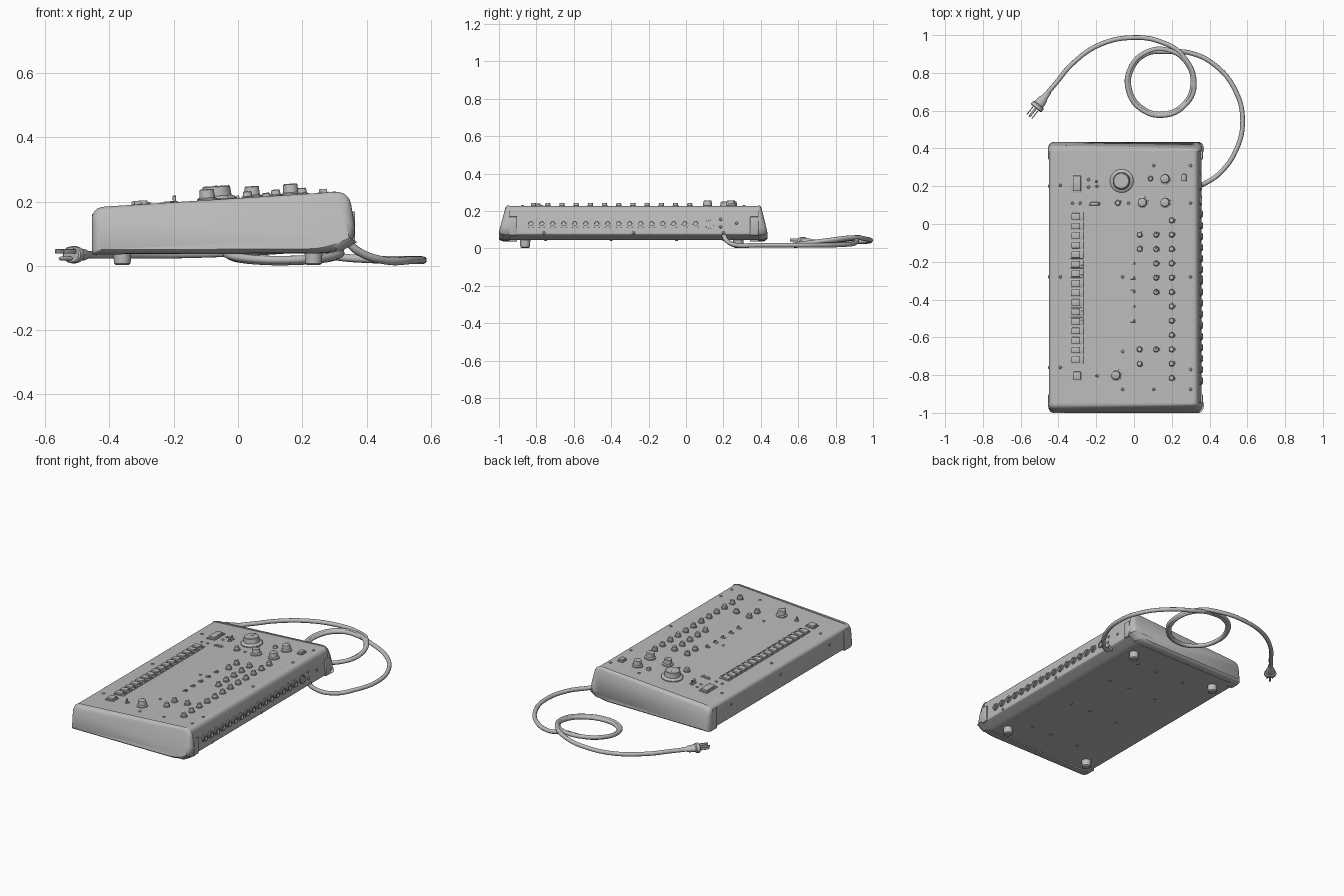
import bpy, bmesh, math
from mathutils import Matrix, Vector

cube = bpy.data.objects.get("Cube")
if cube:
    bpy.data.objects.remove(cube)

grey = bpy.data.materials.new("plain grey")
grey.use_nodes = True
colour = (0.5, 0.5, 0.5, 1)
grey.diffuse_color = colour
grey.node_tree.nodes["Principled BSDF"].inputs["Base Color"].default_value = colour

SLOPE = 0.064


def on_panel(x, y):
    """Frame standing on the sloping top panel."""
    return Matrix.Translation((x, y, 0.207 + SLOPE * x)) @ Matrix.Rotation(-SLOPE, 4, 'Y')


def on_side(y, z):
    """Frame standing out from the right-hand connector face."""
    x = 0.359 - (z - 0.08) * 0.15
    return Matrix.Translation((x, y, z)) @ Matrix.Rotation(math.radians(82), 4, 'Y')


def add(name, mesh, matrix=None):
    ob = bpy.data.objects.new(name, mesh)
    bpy.context.collection.objects.link(ob)
    if matrix:
        ob.matrix_world = matrix
    return ob


def finish(bm, name, angle=35):
    bmesh.ops.recalc_face_normals(bm, faces=bm.faces)
    for f in bm.faces:
        f.smooth = True
    for e in bm.edges:
        e.smooth = len(e.link_faces) == 2 and e.calc_face_angle() < math.radians(angle)
    mesh = bpy.data.meshes.new(name)
    bm.to_mesh(mesh)
    bm.free()
    mesh.materials.append(grey)
    return mesh


def skin(bm, rings):
    """Join equal rings of points and close both ends."""
    rows = [[bm.verts.new(p) for p in ring] for ring in rings]
    n = len(rows[0])
    for a, b in zip(rows, rows[1:]):
        for i in range(n):
            j = (i + 1) % n
            bm.faces.new((a[i], a[j], b[j], b[i]))
    bm.faces.new(rows[0])
    bm.faces.new(rows[-1])


def lathe(name, profile, sides=24, pointer=None):
    bm = bmesh.new()
    turn = [2 * math.pi * i / sides for i in range(sides)]
    skin(bm, [[(r * math.cos(t), r * math.sin(t), z) for t in turn] for r, z in profile])
    if pointer:
        r, z = pointer
        m = Matrix.Translation((0, r / 2, z)) @ Matrix.Diagonal((r / 5, r, 0.004, 1))
        bmesh.ops.create_cube(bm, size=1, matrix=m)
    return finish(bm, name)


def block(name, size, bevel=0.003):
    bm = bmesh.new()
    bmesh.ops.create_cube(bm, size=1, matrix=Matrix.Translation((0, 0, size[2] / 2)) @ Matrix.Diagonal((*size, 1)))
    bmesh.ops.bevel(bm, geom=bm.edges[:], offset=bevel, segments=2, affect='EDGES', profile=0.5)
    return finish(bm, name, 50)


def rounded(corners, steps=6):
    """Round each (x, z, cut) corner of a closed outline."""
    out = []
    for i, (x, z, cut) in enumerate(corners):
        c = Vector((x, z))
        p = Vector(corners[i - 1][:2])
        q = Vector(corners[(i + 1) % len(corners)][:2])
        a = c + (p - c).normalized() * cut
        b = c + (q - c).normalized() * cut
        for k in range(steps + 1):
            t = k / steps
            out.append(a * (1 - t) ** 2 + c * 2 * t * (1 - t) + b * t * t)
    return out


# Main casing, a folded wedge running from end to end
body = rounded([(-0.45, 0.045, 0.005), (0.29, 0.045, 0.02), (0.359, 0.075, 0.008),
                (0.337, 0.2286, 0.03), (-0.45, 0.1782, 0.025)])
bm = bmesh.new()
skin(bm, [[(p.x, y, p.y) for p in body] for y in (-0.945, 0.385)])
add("casing", finish(bm, "casing", 25))

# End cheeks, rounded outward and leaning in towards the top
cheek = rounded([(-0.455, 0.036, 0.006), (0.31, 0.039, 0.07), (0.372, 0.075, 0.06),
                 (0.345, 0.233, 0.045), (-0.455, 0.182, 0.04)])
mid = Vector((-0.045, 0.12))
bm = bmesh.new()
for side, base in ((-1, 0.945), (1, 0.385)):
    rings = []
    for inset, depth in ((0, 0), (0, 0.3), (0.004, 0.65), (0.012, 0.87), (0.024, 1)):
        ring = []
        for p in cheek:
            d = mid - p
            x = p.x + math.copysign(inset, d.x)
            z = p.y + math.copysign(inset * 0.6, d.y)
            lean = min(1, max(0, (z - 0.09) / 0.13))
            ring.append((x, side * (base + depth * (0.055 - 0.035 * lean) * (1 if side < 0 else 0.9)), z))
        rings.append(ring)
    skin(bm, rings)
add("end_cheeks", finish(bm, "end_cheeks", 40))

# Cheek corner tabs wrapping round the casing
tab = block("corner_tab", (0.04, 0.045, 0.125))
side_tab = block("side_tab", (0.012, 0.045, 0.1))
for y in (-0.925, 0.365):
    add("left_corner_tab", tab, Matrix.Translation((-0.435, y, 0.037)))
    add("right_corner_tab", side_tab, Matrix.Translation((0.358, y, 0.07)))

# Rubber feet and underside screws
foot = lathe("foot", [(0.02, 0), (0.026, 0.005), (0.028, 0.045)])
for x in (-0.36, 0.235):
    for y in (-0.86, 0.28):
        add("foot", foot, Matrix.Translation((x, y, 0.003)))
screw = lathe("screw", [(0.008, -0.003), (0.008, 0.002), (0.005, 0.005)], 12)
for x in (-0.2, 0.0, 0.14):
    for y in (-0.75, -0.4, -0.05, 0.2):
        add("underside_screw", screw, Matrix.Translation((x, y, 0.045)) @ Matrix.Rotation(math.pi, 4, 'X'))

# Small level knobs in three columns
small = lathe("small_knob", [(0.019, -0.002), (0.019, 0.006), (0.015, 0.008), (0.013, 0.021), (0.011, 0.023)], 16, (0.013, 0.022))
columns = {0.2: range(12), 0.118: (1, 2, 3, 4, 5, 9), 0.03: (1, 2, 9, 10)}
for x, rows in columns.items():
    for i in rows:
        add("small_knob", small, on_panel(x, 0.02 - 0.0759 * i))

# Slide switches beside the knobs
slot = block("slide_slot", (0.026, 0.018, 0.004), 0.001)
nub = block("slide_nub", (0.009, 0.012, 0.012), 0.001)
for i in range(3, 8):
    m = on_panel(-0.005, 0.02 - 0.0759 * i)
    add("slide_slot", slot, m)
    add("slide_nub", nub, m @ Matrix.Translation((0.005, 0, 0)))

# Medium knobs and the large tempo knob
medium = lathe("medium_knob", [(0.032, -0.003), (0.032, 0.007), (0.024, 0.011), (0.022, 0.036), (0.019, 0.038)], 24, (0.021, 0.037))
for x, y in ((0.165, 0.115), (0.045, 0.115), (0.165, 0.24), (-0.095, -0.8)):
    add("medium_knob", medium, on_panel(x, y))
add("selector_knob", small, on_panel(-0.085, 0.112))
large = lathe("large_knob", [(0.062, -0.004), (0.062, 0.006), (0.057, 0.012), (0.046, 0.015), (0.043, 0.043), (0.039, 0.046)], 40, (0.042, 0.045))
add("large_knob", large, on_panel(-0.065, 0.228))

# Row of sixteen step keys, each with a raised lamp
frame = block("step_frame", (0.068, 0.044, 0.004), 0.001)
key = block("step_key", (0.046, 0.034, 0.014))
lamp = block("step_lamp", (0.008, 0.012, 0.01), 0.001)
for i in range(16):
    m = on_panel(-0.302, 0.04 - 0.0505 * i)
    add("step_frame", frame, m)
    add("step_key", key, m @ Matrix.Translation((-0.006, 0, 0)))
    add("step_lamp", lamp, m @ Matrix.Translation((0.026, 0, 0)))

# Start key, tap key, power rocker and their surrounds
for name, x, y, w, d, h in (("start_key", -0.302, 0.215, 0.056, 0.102, 0.012),
                            ("tap_key", -0.302, -0.803, 0.056, 0.052, 0.012),
                            ("power_rocker", 0.265, 0.245, 0.034, 0.046, 0.012),
                            ("mode_slide", -0.21, 0.108, 0.058, 0.018, 0.006)):
    m = on_panel(x, y)
    add(name + "_frame", block(name + "_frame", (w, d, h / 2), 0.001), m)
    add(name, block(name, (w * 0.74, d * 0.8, h * 1.3), 0.002), m)

# Toggle switches
toggle = lathe("toggle", [(0.012, -0.002), (0.012, 0.005), (0.005, 0.006), (0.006, 0.022), (0.004, 0.025)], 12)
for y in (0.225, 0.2, -0.803):
    add("toggle", toggle, on_panel(-0.197, y))
add("output_button", lathe("output_button", [(0.014, -0.002), (0.013, 0.012), (0.009, 0.015)], 16), on_panel(0.088, 0.24))

# Panel screws and indicator lamps
for y, xs in ((0.31, (0.105, 0.3)), (0.11, (0.3, -0.028, -0.325, -0.285)), (0.205, (-0.39,)),
              (-0.28, (0.3, -0.06, -0.39)), (-0.675, (-0.06,)), (-0.77, (0.3,)), (-0.76, (-0.39,)),
              (-0.875, (0.3, 0.105, -0.06)), (0.235, (-0.24,)), (0.195, (-0.24,))):
    for x in xs:
        add("panel_screw", screw, on_panel(x, y))
for y in (0.2, -0.28, -0.76):
    add("left_screw", screw, Matrix.Translation((-0.45, y, 0.13)) @ Matrix.Rotation(-math.pi / 2, 4, 'Y'))
    add("right_screw", screw, on_side(y, 0.083))

# Row of jack sockets with hollow centres
jack = lathe("jack", [(0.024, -0.004), (0.024, 0.004), (0.019, 0.005), (0.019, 0.011), (0.011, 0.011), (0.011, 0.001)], 18)
for i in range(16):
    add("jack", jack, on_side(-0.83 + 0.0588 * i, 0.132))
add("round_socket", lathe("round_socket", [(0.026, -0.004), (0.026, 0.006), (0.019, 0.006), (0.019, 0.001)]), on_side(0.125, 0.132))
for y, z in ((0.185, 0.115), (0.185, 0.155), (0.27, 0.135)):
    add("side_screw", screw, on_side(y, z))

# Power cable: out of the side, twice round a coil, then away to the plug
path = [Vector(p) for p in ((0.34, 0.2, 0.075), (0.375, 0.215, 0.045), (0.45, 0.265, 0.018), (0.54, 0.39, 0.018),
                            (0.575, 0.55, 0.018), (0.535, 0.71, 0.018), (0.43, 0.84, 0.02), (0.3, 0.905, 0.03))]
for k in range(17):
    t = math.radians(75 + 40 * k)
    r = 0.165 + 0.015 * k / 16
    path.append(Vector((0.14 + r * math.cos(t), 0.752 + r * math.sin(t), 0.034 + 0.022 * math.sin(t) + 0.008 * k / 16)))
path += [Vector(p) for p in ((0.255, 0.895, 0.058), (0.14, 0.965, 0.05), (0, 0.987, 0.042), (-0.18, 0.95, 0.036), (-0.33, 0.845, 0.035),
                             (-0.41, 0.75, 0.035), (-0.465, 0.685, 0.035))]
curve = bpy.data.curves.new("power_cable", 'CURVE')
curve.dimensions = '3D'
curve.bevel_depth = 0.0125
curve.bevel_resolution = 3
curve.resolution_u = 6
curve.use_fill_caps = True
curve.materials.append(grey)
spline = curve.splines.new('BEZIER')
spline.bezier_points.add(len(path) - 1)
for point, p in zip(spline.bezier_points, path):
    point.co = p
    point.handle_left_type = point.handle_right_type = 'AUTO'
add("power_cable", curve)

# Three-pin plug
aim = Vector((-0.62, -0.78, 0)).to_track_quat('Z', 'Y').to_matrix().to_4x4()
m = Matrix.Translation((-0.45, 0.7, 0.035)) @ aim
add("plug_body", lathe("plug_body", [(0.014, 0), (0.017, 0.035), (0.024, 0.05), (0.028, 0.085), (0.036, 0.09), (0.036, 0.108), (0.031, 0.112)], 12),
    m @ Matrix.Diagonal((1, 0.75, 1, 1)))
prong = block("plug_blade", (0.005, 0.014, 0.06), 0.001)
for x in (-0.017, 0.017):
    add("plug_blade", prong, m @ Matrix.Translation((x, 0.01, 0.108)))
add("plug_pin", lathe("plug_pin", [(0.006, 0), (0.006, 0.055), (0.003, 0.062)], 12), m @ Matrix.Translation((0, -0.012, 0.108)))
